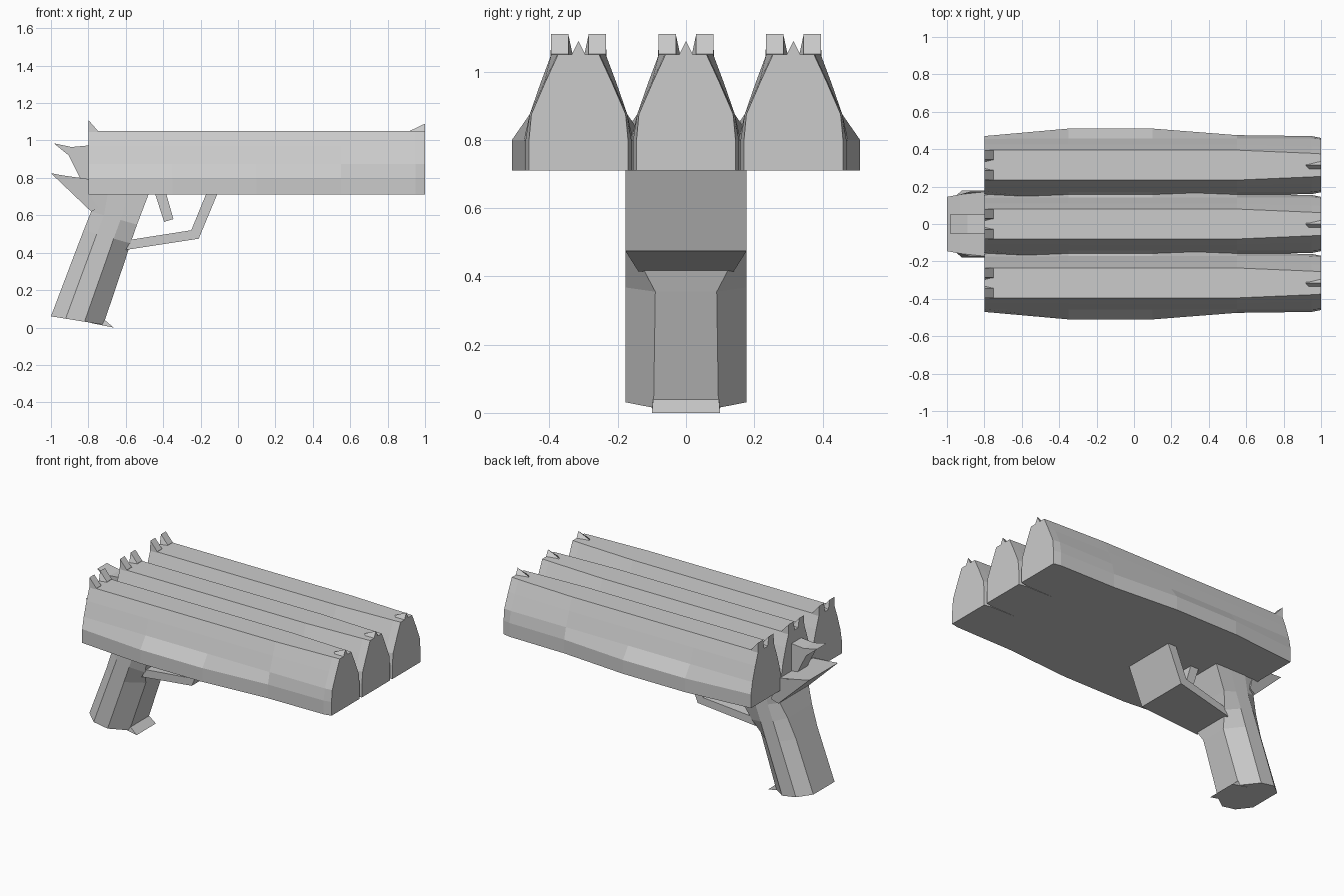
import bpy, bmesh


def finish(name, bm):
    bmesh.ops.recalc_face_normals(bm, faces=bm.faces)
    mesh = bpy.data.meshes.new(name)
    bm.to_mesh(mesh)
    bm.free()
    obj = bpy.data.objects.new(name, mesh)
    bpy.context.collection.objects.link(obj)
    return obj


def loft(name, rings, y=0.0):
    """Skin a list of equal-length point rings and cap both ends."""
    bm = bmesh.new()
    vs = [[bm.verts.new((p[0], p[1] + y, p[2])) for p in r] for r in rings]
    n = len(rings[0])
    for a, b in zip(vs, vs[1:]):
        for i in range(n):
            j = (i + 1) % n
            bm.faces.new((a[i], a[j], b[j], b[i]))
    bm.faces.new(vs[0])
    bm.faces.new(vs[-1])
    return finish(name, bm)


def prism(name, pts):
    """Side profile of (x, z, half width) points, mirrored across y = 0."""
    return loft(name, [[(x, s * w, z) for x, z, w in pts] for s in (-1, 1)])


def slide_ring(x, base, z_low, mid, upper, top):
    half = [(base, 0.71), (base, z_low), (mid, 0.875), (upper, 0.97), (top, 1.05)]
    return ([(x, w, z) for w, z in half]
            + [(x, -w, z) for w, z in reversed(half)])


# Three side-by-side slides with sights
slide = [slide_ring(*s) for s in (
    (-0.80, 0.155, 0.80, 0.140, 0.11, 0.08),
    (-0.35, 0.195, 0.80, 0.143, 0.11, 0.08),
    (0.10, 0.195, 0.80, 0.143, 0.11, 0.08),
    (0.55, 0.160, 0.80, 0.143, 0.11, 0.08),
    (0.95, 0.155, 0.80, 0.143, 0.10, 0.063),
    (1.00, 0.145, 0.80, 0.138, 0.097, 0.06))]
for label, y in (("right", -0.315), ("middle", 0.0), ("left", 0.315)):
    loft(f"slide_{label}", slide, y)
    for s, side in ((-1, "a"), (1, "b")):
        loft(f"rear_sight_{label}_{side}", [
            [(-0.80, s * w, z) for w, z in
             ((0.015, 1.04), (0.03, 1.11), (0.08, 1.11), (0.082, 1.04))],
            [(-0.75, s * w, z) for w, z in
             ((0.015, 1.04), (0.03, 1.052), (0.08, 1.052), (0.082, 1.04))]], y)
    loft(f"front_sight_{label}", [
        [(0.92, -0.025, 1.04), (0.92, 0, 1.052), (0.92, 0.025, 1.04)],
        [(1.00, -0.025, 1.04), (1.00, 0, 1.09), (1.00, 0.025, 1.04)]], y)


# Grip: octagonal handle blending to a full-width top
def grip_ring(rear, front, rear_w, side_w, front_w):
    half = []
    for t, w in ((0, rear_w), (0.28, side_w), (0.64, side_w), (1, front_w)):
        half.append((rear[0] + t * (front[0] - rear[0]), w,
                     rear[1] + t * (front[1] - rear[1])))
    return half + [(x, -w, z) for x, w, z in reversed(half)]


loft("grip", [
    grip_ring((-1.00, 0.06), (-0.72, 0.015), 0.11, 0.178, 0.095),
    grip_ring((-0.875, 0.39), (-0.605, 0.355), 0.11, 0.178, 0.09),
    grip_ring((-0.825, 0.52), (-0.575, 0.45), 0.125, 0.178, 0.14),
    grip_ring((-0.785, 0.62), (-0.54, 0.55), 0.15, 0.178, 0.175),
    grip_ring((-0.78, 0.73), (-0.475, 0.72), 0.178, 0.178, 0.178)])
prism("grip_toe", [(-0.79, 0.025, 0.10), (-0.665, 0.0, 0.10),
                   (-0.73, 0.055, 0.095), (-0.76, 0.09, 0.09)])

# Rear spur of the frame
prism("frame_spur", [(-1.00, 0.825, 0.145), (-0.93, 0.812, 0.158),
                     (-0.87, 0.803, 0.175), (-0.77, 0.79, 0.175),
                     (-0.74, 0.64, 0.175), (-0.785, 0.62, 0.165)])

# Hammer
prism("hammer", [(-0.78, 0.975, 0.05), (-0.89, 0.965, 0.05), (-0.985, 0.985, 0.05),
                 (-0.905, 0.92, 0.05), (-0.84, 0.79, 0.05), (-0.78, 0.79, 0.05)])

# Trigger and its guard
prism("trigger", [(-0.445, 0.72, 0.06), (-0.385, 0.72, 0.06),
                  (-0.345, 0.58, 0.06), (-0.395, 0.565, 0.06)])
prism("trigger_guard", [(-0.11, 0.715, 0.178), (-0.21, 0.475, 0.178),
                        (-0.60, 0.415, 0.14), (-0.57, 0.47, 0.14),
                        (-0.25, 0.52, 0.178), (-0.17, 0.715, 0.178)])
